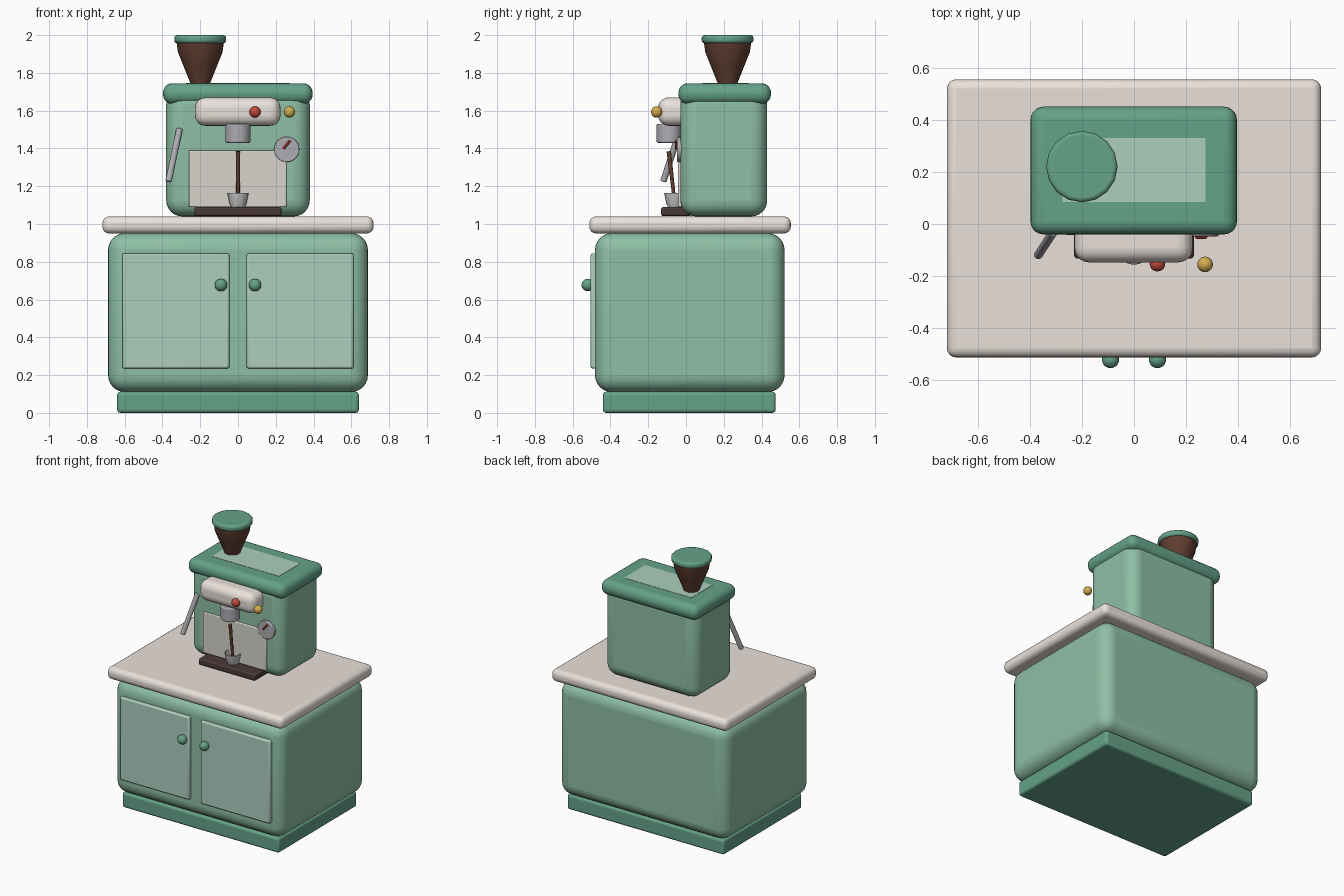
import bpy, bmesh, math
from mathutils import Vector

if "Cube" in bpy.data.objects:
    bpy.data.objects.remove(bpy.data.objects["Cube"])


def material(name, r, g, b):
    m = bpy.data.materials.new(name)
    m.diffuse_color = (r, g, b, 1)
    m.use_nodes = True
    m.node_tree.nodes["Principled BSDF"].inputs["Base Color"].default_value = m.diffuse_color
    return m


GREEN = material("green", 0.27, 0.52, 0.38)
DARK = material("dark_green", 0.13, 0.36, 0.25)
PALE = material("pale_green", 0.42, 0.62, 0.52)
CREAM = material("cream", 0.82, 0.75, 0.70)
PANEL = material("panel_cream", 0.68, 0.66, 0.60)
BROWN = material("brown", 0.12, 0.05, 0.03)
TRAY = material("tray_brown", 0.07, 0.04, 0.04)
METAL = material("metal", 0.42, 0.42, 0.45)
WHITE = material("cup_grey", 0.55, 0.55, 0.55)
RED = material("red", 0.55, 0.07, 0.05)
GOLD = material("gold", 0.65, 0.42, 0.08)


def finish(name, bm, mat, bevel=0, segments=4):
    mesh = bpy.data.meshes.new(name)
    bmesh.ops.recalc_face_normals(bm, faces=bm.faces)
    bm.to_mesh(mesh)
    bm.free()
    ob = bpy.data.objects.new(name, mesh)
    bpy.context.collection.objects.link(ob)
    mesh.materials.append(mat)
    if bevel:
        mod = ob.modifiers.new("bevel", 'BEVEL')
        mod.width, mod.segments = bevel, segments
        mod.limit_method = 'ANGLE'
    bpy.ops.object.select_all(action='DESELECT')
    bpy.context.view_layer.objects.active = ob
    ob.select_set(True)
    bpy.ops.object.shade_smooth_by_angle(angle=math.radians(35))
    return ob


def box(name, x, y, z, mat, bevel=0, segments=4):
    """Box from (min, max) ranges."""
    bm = bmesh.new()
    bmesh.ops.create_cube(bm, size=1)
    for v in bm.verts:
        v.co = [r[0] + (c + 0.5) * (r[1] - r[0]) for c, r in zip(v.co, (x, y, z))]
    return finish(name, bm, mat, bevel, segments)


def rod(name, a, b, r1, r2, mat, sides=16, bevel=0):
    """Cylinder or cone from point a (radius r1) to point b (radius r2)."""
    a, b = Vector(a), Vector(b)
    bm = bmesh.new()
    bmesh.ops.create_cone(bm, cap_ends=True, segments=sides, radius1=r1,
                          radius2=r2, depth=(b - a).length)
    rot = (b - a).to_track_quat('Z', 'Y')
    for v in bm.verts:
        v.co = rot @ v.co + (a + b) / 2
    return finish(name, bm, mat, bevel, 3)


def ball(name, p, r, mat):
    bm = bmesh.new()
    bmesh.ops.create_uvsphere(bm, u_segments=20, v_segments=12, radius=r)
    bmesh.ops.translate(bm, verts=bm.verts, vec=p)
    return finish(name, bm, mat)


def lathe(name, x, y, profile, mat, sides=16):
    """Spin an (r, z) profile around a vertical axis."""
    bm = bmesh.new()
    pts = [bm.verts.new((r, 0, z)) for r, z in profile]
    edges = [bm.edges.new(p) for p in zip(pts, pts[1:])]
    bmesh.ops.spin(bm, geom=pts + edges, axis=(0, 0, 1), cent=(0, 0, 0),
                   angle=math.tau, steps=sides)
    bmesh.ops.remove_doubles(bm, verts=bm.verts, dist=1e-4)
    bmesh.ops.translate(bm, verts=bm.verts, vec=(x, y, 0))
    return finish(name, bm, mat)


# Cabinet
box("plinth", (-0.64, 0.64), (-0.44, 0.475), (0, 0.112), DARK, 0.018)
box("cabinet", (-0.688, 0.688), (-0.482, 0.522), (0.11, 0.952), GREEN, 0.09, 6)
box("countertop", (-0.718, 0.718), (-0.512, 0.555), (0.95, 1.04), CREAM, 0.036)
for side, s in (("left", -1), ("right", 1)):
    box(side + "_door", sorted((s * 0.046, s * 0.612)), (-0.505, -0.45),
        (0.235, 0.845), PALE, 0.01, 2)
    ball(side + "_door_knob", (s * 0.09, -0.52, 0.677), 0.033, DARK)

# Machine housing
box("machine_body", (-0.38, 0.38), (-0.03, 0.43), (1.04, 1.72), GREEN, 0.085, 6)
box("machine_lid", (-0.397, 0.395), (-0.04, 0.45), (1.635, 1.745), DARK, 0.05, 5)
box("top_panel", (-0.275, 0.275), (0.085, 0.33), (1.72, 1.747), PALE)
box("front_panel", (-0.26, 0.257), (-0.043, 0.0), (1.09, 1.39), PANEL, 0.006, 2)
box("brew_head", (-0.228, 0.225), (-0.147, 0.05), (1.52, 1.67), CREAM, 0.055, 5)
box("drip_tray", (-0.23, 0.23), (-0.132, 0.03), (1.042, 1.09), TRAY, 0.012, 3)

# Brewing parts
rod("group_head", (0, -0.09, 1.43), (0, -0.09, 1.53), 0.066, 0.066, METAL, 24, 0.008)
rod("coffee_stream", (0, -0.063, 1.14), (0, -0.091, 1.385), 0.009, 0.012, BROWN, 12)
lathe("cup", 0, -0.06, [(0, 1.09), (0.036, 1.09), (0.045, 1.11), (0.056, 1.165),
                        (0.05, 1.165), (0.038, 1.12), (0, 1.115)], WHITE, 20)
rod("steam_wand", (-0.309, -0.03, 1.505), (-0.368, -0.12, 1.225), 0.017, 0.017,
    METAL, 14, 0.006)

# Controls
ball("red_button", (0.09, -0.152, 1.593), 0.03, RED)
ball("brass_button", (0.273, -0.155, 1.593), 0.03, GOLD)
rod("gauge", (0.258, 0, 1.395), (0.258, -0.047, 1.395), 0.067, 0.067, METAL, 24, 0.005)
rod("gauge_needle", (0.24, -0.05, 1.398), (0.276, -0.05, 1.442), 0.007, 0.007, RED, 8)

# Bean hopper
lathe("hopper", -0.2, 0.22, [(0, 1.73), (0.05, 1.73), (0.054, 1.75), (0.09, 1.84),
                             (0.118, 1.91), (0.126, 1.965), (0, 1.965)], BROWN, 16)
rod("hopper_lid", (-0.2, 0.22, 1.957), (-0.2, 0.22, 2.0), 0.137, 0.137, DARK, 16, 0.015)
